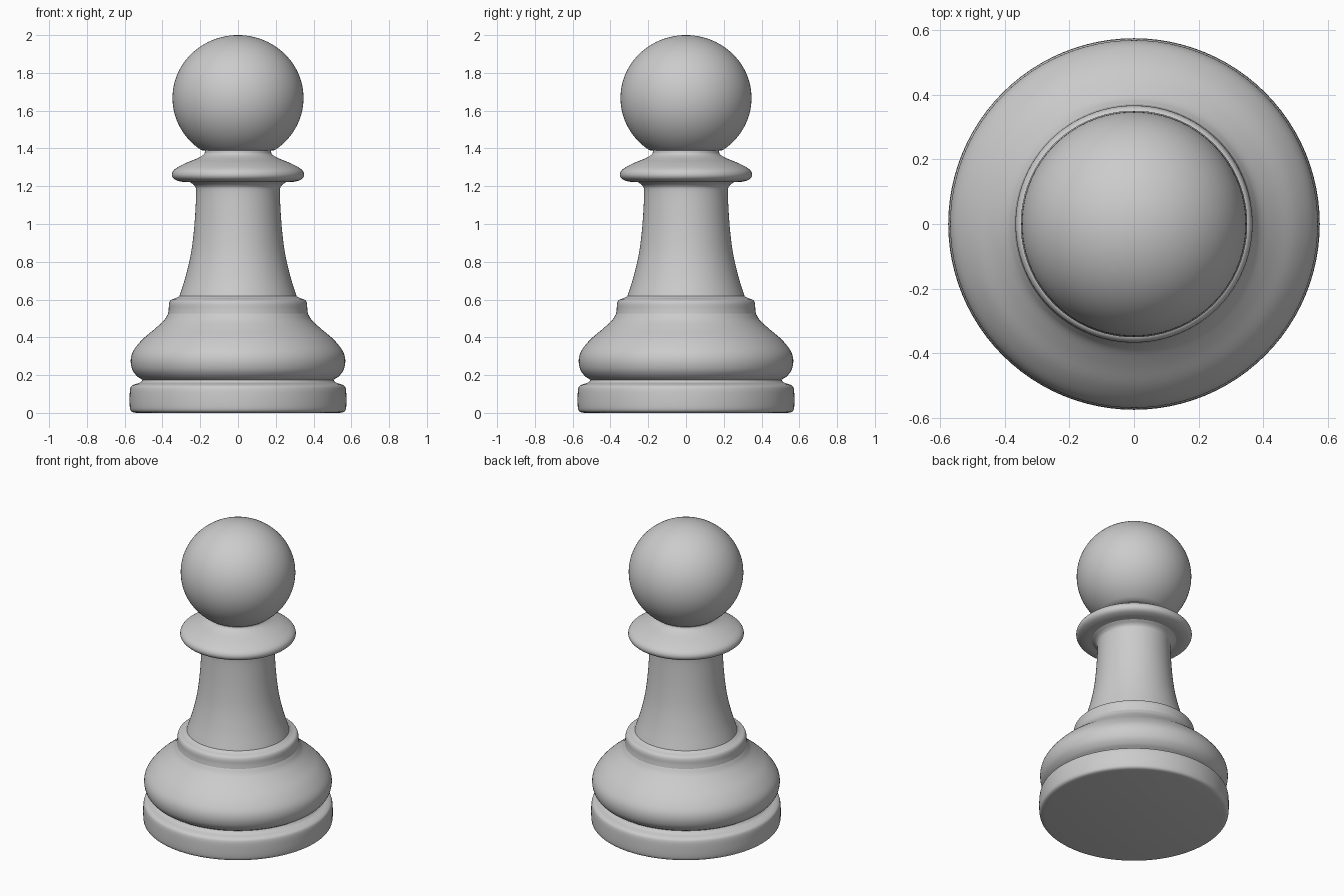
import bpy, bmesh, math
from mathutils import Vector

if "Cube" in bpy.data.objects:
    bpy.data.objects.remove(bpy.data.objects["Cube"])

SIDES = 96


def smooth_profile(points, steps=5):
    """Catmull-Rom curve through (radius, height) points."""
    p = [Vector(q) for q in points]
    p = [2 * p[0] - p[1]] + p + [2 * p[-1] - p[-2]]
    out = []
    for a, b, c, d in zip(p, p[1:], p[2:], p[3:]):
        for k in range(steps):
            t = k / steps
            out.append(0.5 * (2 * b + (c - a) * t + (2 * a - 5 * b + 4 * c - d) * t * t
                              + (3 * b - a - 3 * c + d) * t ** 3))
    return out + [p[-2]]


def lathe(name, profile):
    """Turn a bottom-to-top profile around the z axis."""
    bm = bmesh.new()
    rings = []
    for r, z in profile:
        rings.append([bm.verts.new((r * math.cos(math.tau * j / SIDES),
                                    r * math.sin(math.tau * j / SIDES), z))
                      for j in range(SIDES)])
    for low, high in zip(rings, rings[1:]):
        for j in range(SIDES):
            n = (j + 1) % SIDES
            bm.faces.new((low[j], low[n], high[n], high[j]))
    bmesh.ops.remove_doubles(bm, verts=bm.verts, dist=1e-5)
    mesh = bpy.data.meshes.new(name)
    bm.to_mesh(mesh)
    bm.free()
    obj = bpy.data.objects.new(name, mesh)
    bpy.context.collection.objects.link(obj)
    bpy.ops.object.select_all(action='DESELECT')
    obj.select_set(True)
    bpy.context.view_layer.objects.active = obj
    bpy.ops.object.shade_smooth_by_angle(angle=math.radians(40))
    return obj


# Neighbouring parts share their end rings, so the outside is one continuous skin.

# Foot disc with flat underside
lathe("base_disc", [Vector((0, 0))] + smooth_profile(
    [(0.54, 0), (0.562, 0.006), (0.572, 0.025), (0.574, 0.08), (0.57, 0.13),
     (0.555, 0.148), (0.52, 0.16), (0.505, 0.175)]))

# Rounded bulge above the groove
lathe("base_bulge", smooth_profile(
    [(0.505, 0.175), (0.535, 0.195), (0.56, 0.23), (0.568, 0.28), (0.553, 0.33),
     (0.505, 0.39), (0.44, 0.445), (0.392, 0.49), (0.37, 0.525)]))

# Step ring under the stem
lathe("step_ring", smooth_profile(
    [(0.37, 0.525), (0.367, 0.55), (0.365, 0.58), (0.355, 0.598),
     (0.33, 0.607), (0.31, 0.618)]))

# Flared stem
lathe("stem", smooth_profile(
    [(0.31, 0.618), (0.278, 0.72), (0.25, 0.84), (0.234, 0.96), (0.225, 1.08),
     (0.222, 1.175), (0.23, 1.203), (0.255, 1.222)]))

# Collar disc
lathe("collar", smooth_profile(
    [(0.255, 1.222), (0.30, 1.224), (0.338, 1.238), (0.35, 1.262), (0.335, 1.29),
     (0.28, 1.321), (0.21, 1.35), (0.18, 1.37), (0.175, 1.388)]))

# Ball head
RADIUS, HALF_HEIGHT, CENTRE = 0.347, 0.333, 1.667
start = -math.acos(0.175 / RADIUS)
angles = [start + (math.pi / 2 - start) * k / 40 for k in range(41)]
head = [Vector((RADIUS * math.cos(a), CENTRE + HALF_HEIGHT * math.sin(a))) for a in angles]
head[-1].x = 0
lathe("ball_head", [Vector((0.175, 1.388))] + head[1:])
